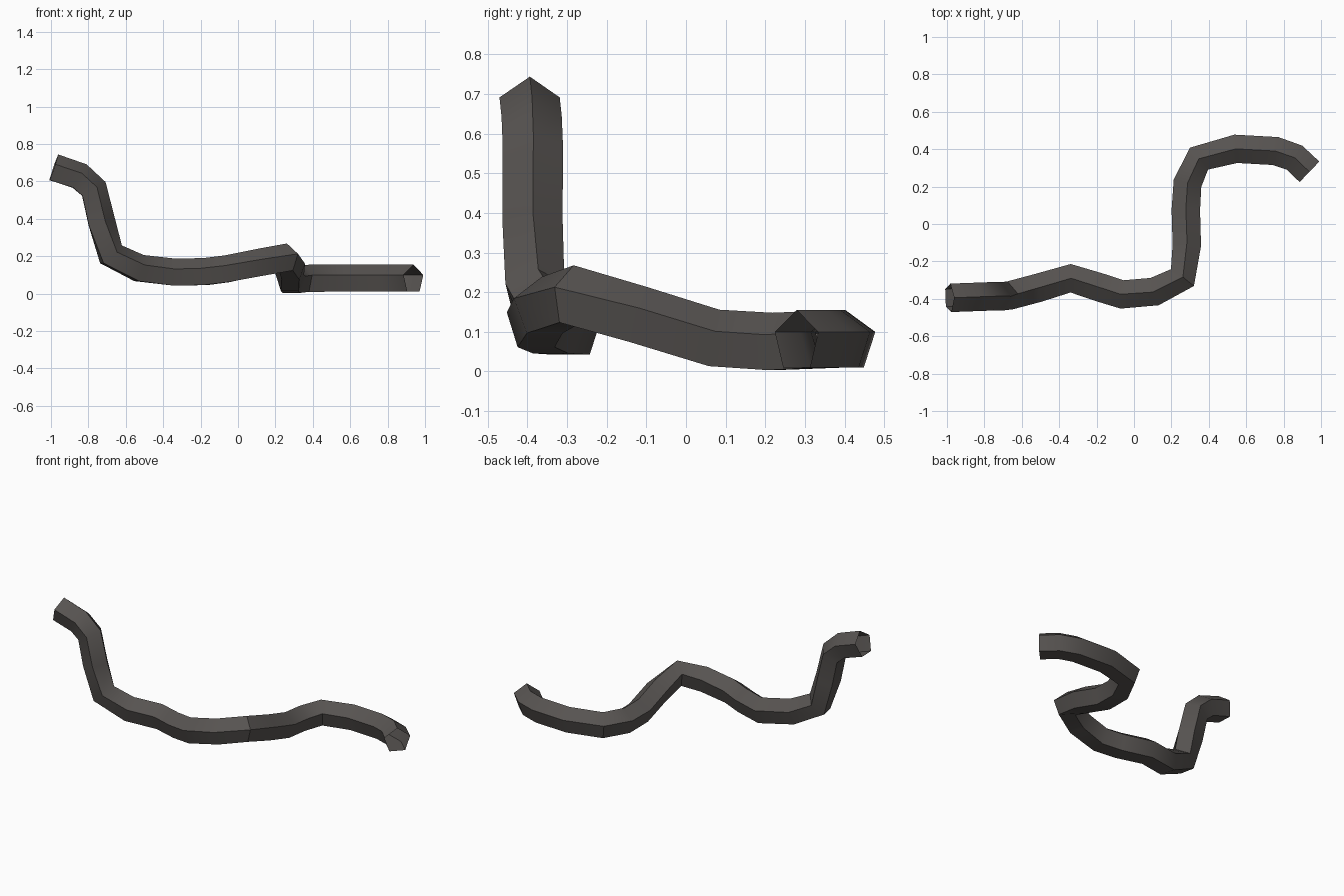
import bpy, bmesh, math
from mathutils import Vector

if "Cube" in bpy.data.objects:
    bpy.data.objects.remove(bpy.data.objects["Cube"])

# Centre line of the tube, from the raised left end to the right end
PATH = [Vector(p) for p in (
    (-0.987, -0.395, 0.668), (-0.85, -0.39, 0.622), (-0.777, -0.387, 0.556),
    (-0.735, -0.388, 0.38), (-0.68, -0.385, 0.205), (-0.525, -0.345, 0.129),
    (-0.34, -0.29, 0.107), (-0.18, -0.34, 0.11), (-0.06, -0.377, 0.125),
    (0.115, -0.36, 0.16), (0.258, -0.288, 0.188), (0.282, -0.12, 0.136),
    (0.277, 0.07, 0.077), (0.286, 0.218, 0.068), (0.348, 0.35, 0.074),
    (0.545, 0.402, 0.075), (0.757, 0.39, 0.075), (0.86, 0.354, 0.075),
    (0.938, 0.279, 0.075))]
RADIUS, SIDES = 0.08, 5

mat = bpy.data.materials.new("dark grey")
mat.diffuse_color = (0.095, 0.087, 0.082, 1)
mat.use_nodes = True
mat.node_tree.nodes["Principled BSDF"].inputs["Base Color"].default_value = mat.diffuse_color

# Pentagonal rings with one corner pointing up, square to the path
bm = bmesh.new()
rings = []
for i, p in enumerate(PATH):
    before = (p - PATH[i - 1]).normalized() if i > 0 else Vector()
    after = (PATH[i + 1] - p).normalized() if i < len(PATH) - 1 else Vector()
    tangent = (before + after).normalized()
    side = tangent.cross(Vector((0, 0, 1))).normalized()
    up = side.cross(tangent)
    ring = []
    for k in range(SIDES):
        a = 2 * math.pi * k / SIDES
        ring.append(bm.verts.new(p + RADIUS * (up * math.cos(a) + side * math.sin(a))))
    rings.append(ring)

# Walls of the tube, both ends left open
for r, s in zip(rings, rings[1:]):
    for k in range(SIDES):
        n = (k + 1) % SIDES
        bm.faces.new((r[k], s[k], s[n], r[n]))
bm.normal_update()
f = bm.faces[:][0]
axis_mid = (PATH[0] + PATH[1]) / 2
if f.normal.dot(f.calc_center_median() - axis_mid) < 0:
    bmesh.ops.reverse_faces(bm, faces=bm.faces[:])

mesh = bpy.data.meshes.new("bent_tube")
bm.to_mesh(mesh)
bm.free()
mesh.materials.append(mat)
tube = bpy.data.objects.new("bent_tube", mesh)
bpy.context.collection.objects.link(tube)
bpy.context.view_layer.objects.active = tube
tube.select_set(True)
bpy.ops.object.shade_smooth_by_angle(angle=math.radians(40))
